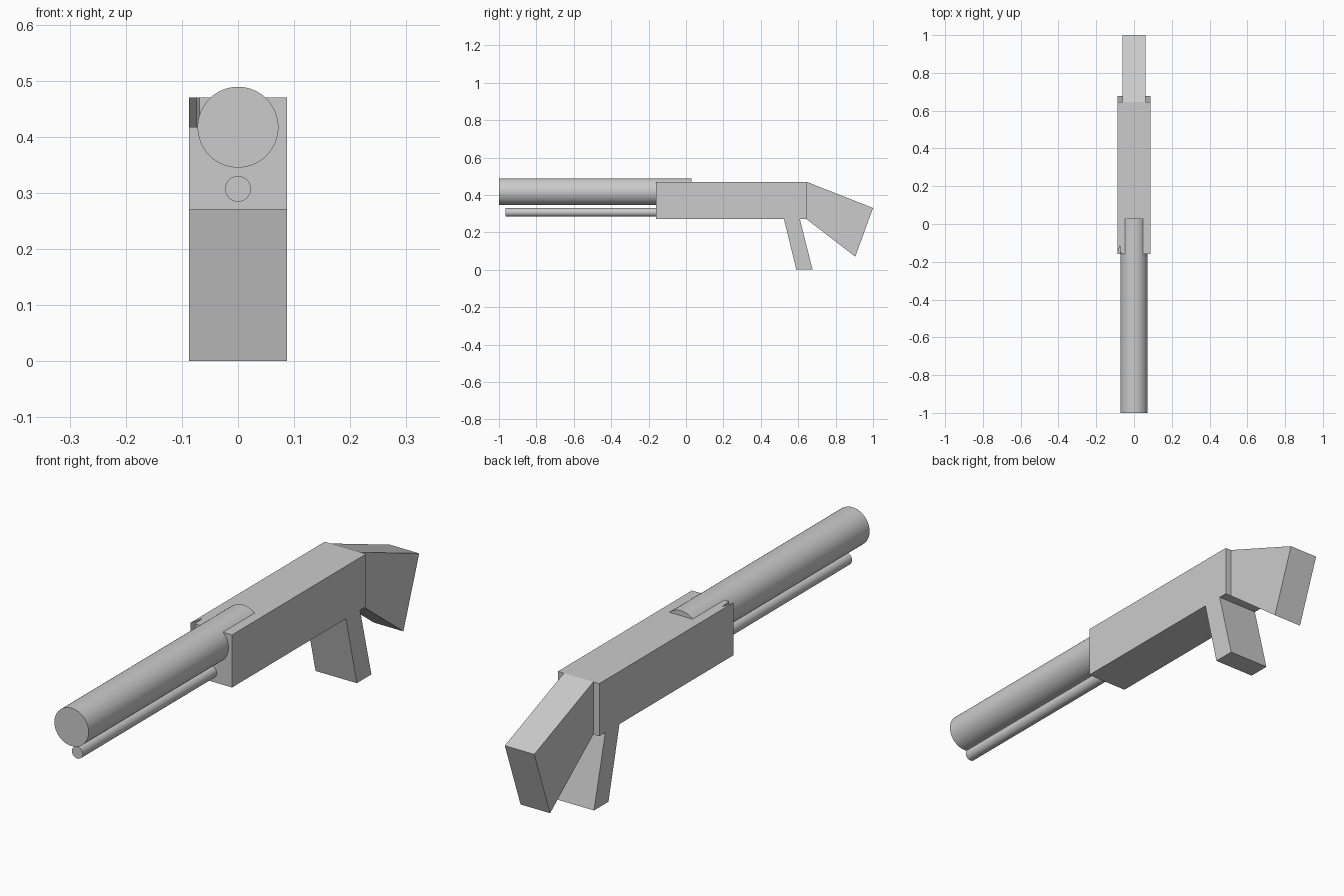
import bpy, bmesh
from math import radians

if "Cube" in bpy.data.objects:
    bpy.data.objects.remove(bpy.data.objects["Cube"])


def prism(name, pts, lo, hi, axis):
    """Extrude a 2D outline: axis 'x' takes (y, z) points, axis 'z' takes (x, y)."""
    place = (lambda p, h: (h, *p)) if axis == 'x' else (lambda p, h: (*p, h))
    bm = bmesh.new()
    face = bm.faces.new([bm.verts.new(place(p, lo)) for p in pts])
    ext = bmesh.ops.extrude_face_region(bm, geom=[face])
    offset = place((0, 0), hi - lo)
    bmesh.ops.translate(bm, vec=offset,
                        verts=[g for g in ext['geom'] if isinstance(g, bmesh.types.BMVert)])
    bmesh.ops.recalc_face_normals(bm, faces=bm.faces)
    mesh = bpy.data.meshes.new(name)
    bm.to_mesh(mesh)
    bm.free()
    ob = bpy.data.objects.new(name, mesh)
    bpy.context.collection.objects.link(ob)
    return ob


def tube(name, radius, z, y0, y1, sides):
    bpy.ops.mesh.primitive_cylinder_add(vertices=sides, radius=radius, depth=y1 - y0,
                                        location=(0, (y0 + y1) / 2, z),
                                        rotation=(radians(90), 0, 0))
    bpy.context.object.name = name
    bpy.ops.object.shade_smooth_by_angle(angle=radians(30))


# Receiver block
W = 0.087
body = prism("receiver", [(-0.16, 0.27), (0.645, 0.27), (0.645, 0.47), (-0.16, 0.47)], -W, W, 'x')

# Small wedge notch in the front left top corner
notch = prism("notch_cutter", [(-0.0894, -0.17), (-0.074, -0.11), (-0.068, -0.17)], 0.417, 0.5, 'z')
notch.hide_render = True
cut = body.modifiers.new("notch", 'BOOLEAN')
cut.operation = 'DIFFERENCE'
cut.solver = 'EXACT'
cut.object = notch
bpy.context.view_layer.objects.active = body
bpy.ops.object.modifier_apply(modifier=cut.name)
bpy.data.objects.remove(notch)

# Grip and shoulder stock
prism("grip", [(0.524, 0.27), (0.609, 0.27), (0.677, 0.0), (0.59, 0.0)], -W, W, 'x')
prism("stock", [(0.645, 0.47), (1.0, 0.33), (0.905, 0.07), (0.645, 0.27)], -0.062, 0.062, 'x')

# Barrel and the thin tube below it
tube("barrel", 0.072, 0.417, -1.0, 0.03, 64)
tube("lower_tube", 0.023, 0.307, -0.965, -0.1, 32)
